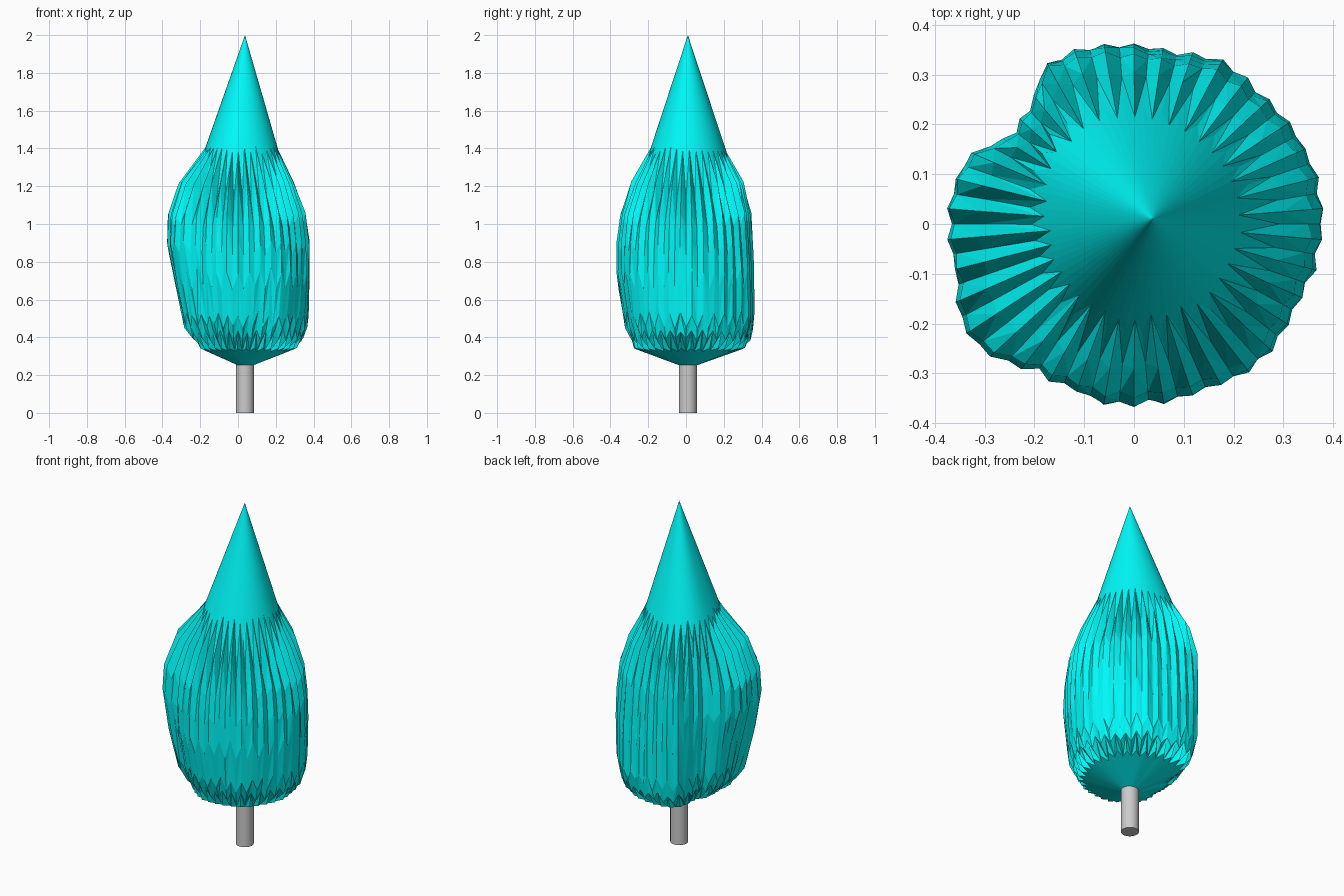
import bpy, bmesh, math, random
from mathutils import Vector

if "Cube" in bpy.data.objects:
    bpy.data.objects.remove(bpy.data.objects["Cube"])

random.seed(4)
CX, CY = 0.037, 0.01      # trunk axis
N = 76                    # alternating ridges and valleys around the crown
BOTTOM, TIP = Vector((CX, CY, 0.235)), Vector((CX, CY, 2.0))

# Crown rings: height, reach towards +x, +y, -x, -y, outline strength, tooth height
RINGS = [
    (0.335, (.288, .290, .175, .260), 1, .008),
    (0.41, (.342, .346, .24, .297), 1, .022),
    (0.49, (.364, .360, .283, .328), 1, .035),
    (0.71, (.373, .355, .332, .362), 1, .045),
    (0.87, (.370, .347, .368, .362), 1, .03),
    (1.02, (.350, .338, .362, .344), 1, .03),
    (1.17, (.294, .301, .308, .288), .8, .04),
    (1.35, (.225, .222, .188, .204), .0, .045),
]

# Uneven plan outline: angle in degrees, radius
OUTLINE = [(0, .372), (30, .37), (45, .365), (60, .377), (75, .360), (90, .367),
           (110, .380), (120, .380), (130, .325), (145, .305), (157, .36),
           (172, .373), (195, .367), (210, .402), (221, .397), (235, .357),
           (250, .357), (260, .367), (275, .364), (290, .364), (305, .37),
           (315, .372), (330, .36), (345, .365), (360, .372)]


def outline(deg):
    deg %= 360
    for (a, r), (b, s) in zip(OUTLINE, OUTLINE[1:]):
        if a <= deg <= b:
            return r + (s - r) * (deg - a) / (b - a)


def reach(d, strength, deg):
    q, t = divmod((deg % 360) / 90, 1)
    t = (1 - math.cos(math.pi * t)) / 2
    r = d[int(q) % 4] * (1 - t) + d[(int(q) + 1) % 4] * t
    bulge = (1 - strength) * max(0, math.cos(math.radians(deg - 135))) ** 6 * 0.02
    return r * (1 + strength * (outline(deg) / 0.367 - 1)) + bulge


# Trunk
bpy.ops.mesh.primitive_cylinder_add(vertices=24, radius=0.048, depth=0.26,
                                    location=(CX, CY, 0.13))
trunk = bpy.context.object
trunk.name = "trunk"
bpy.ops.object.shade_smooth_by_angle()

# Crown: pleated rings with toothed edges, closed by two smooth cones
bm = bmesh.new()
rows = []
for k, (height, d, strength, tooth) in enumerate(RINGS):
    pole = {0: BOTTOM, len(RINGS) - 1: TIP}.get(k)
    row = []
    for i in range(N):
        side = 1 if i % 2 else -1
        deg = i * 360 / N
        a = math.radians(deg)
        r = reach(d, strength, deg)
        shift = side * tooth + random.uniform(-0.4, 0.4) * tooth
        if pole:          # slide along the cone so it stays smooth
            p = Vector((r * math.cos(a), r * math.sin(a), height))
            p = pole + (p - pole) * (1 + shift / (height - pole.z))
        else:
            r += side * 0.0045 + random.uniform(-.003, .003)
            p = Vector((r * math.cos(a), r * math.sin(a), height + shift))
        row.append(bm.verts.new(p))
    rows.append(row)
for low, high in zip(rows, rows[1:]):
    for i in range(N):
        j = (i + 1) % N
        if i % 2:
            bm.faces.new((low[i], low[j], high[i]))
            bm.faces.new((low[j], high[j], high[i]))
        else:
            bm.faces.new((low[i], low[j], high[j]))
            bm.faces.new((low[i], high[j], high[i]))
bottom, tip = bm.verts.new(BOTTOM), bm.verts.new(TIP)
for i in range(N):
    j = (i + 1) % N
    bm.faces.new((rows[0][j], rows[0][i], bottom))
    bm.faces.new((rows[-1][i], rows[-1][j], tip))
bmesh.ops.recalc_face_normals(bm, faces=bm.faces)
mesh = bpy.data.meshes.new("crown")
bm.to_mesh(mesh)
bm.free()
crown = bpy.data.objects.new("crown", mesh)
bpy.context.collection.objects.link(crown)
mat = bpy.data.materials.new("cyan")
mat.diffuse_color = (0.0, 0.95, 0.95, 1)
mat.use_nodes = True
mat.node_tree.nodes["Principled BSDF"].inputs["Base Color"].default_value = mat.diffuse_color
mesh.materials.append(mat)
